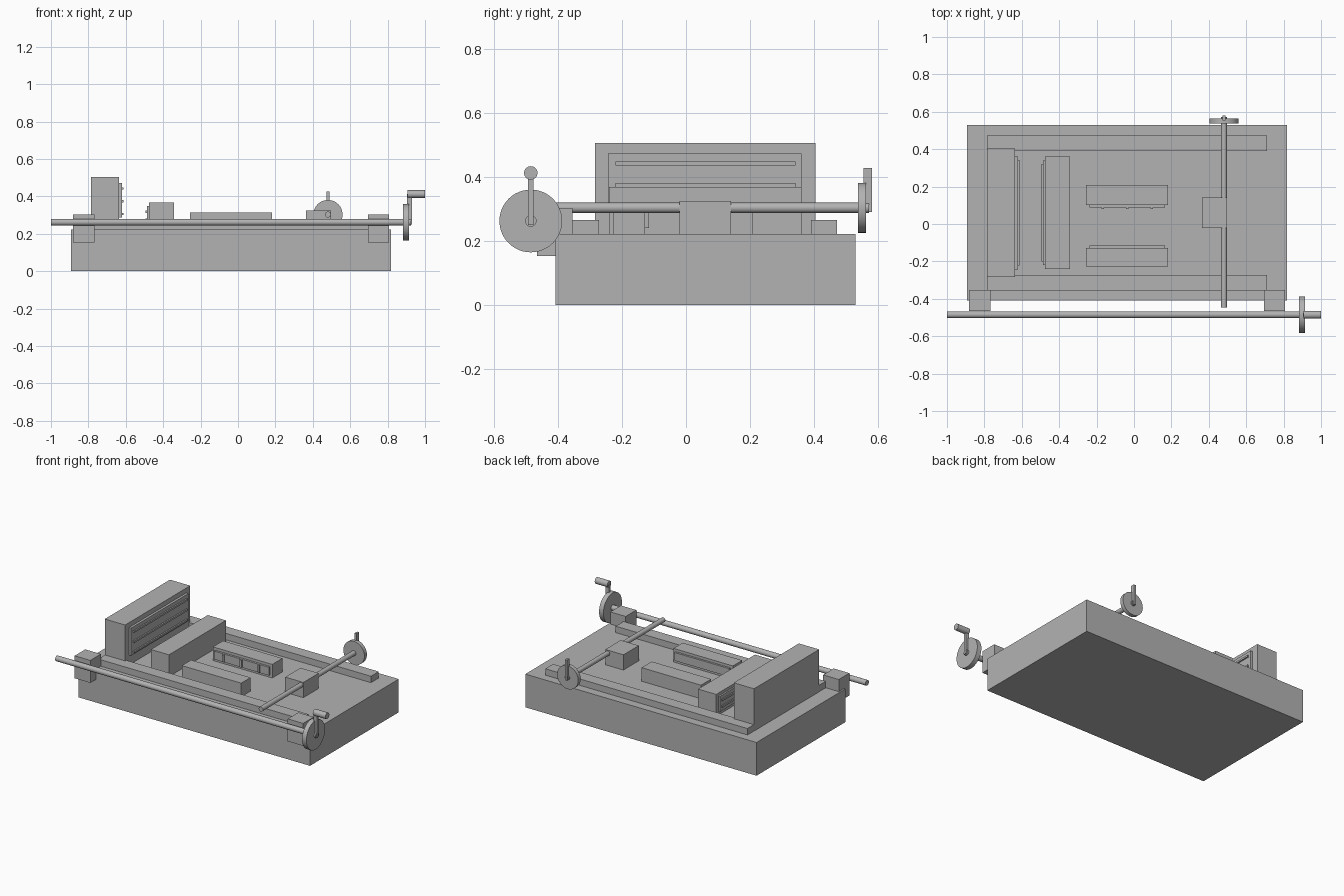
import bpy, math
from mathutils import Vector

if "Cube" in bpy.data.objects:
    bpy.data.objects.remove(bpy.data.objects["Cube"])

GREY = bpy.data.materials.new("machine_grey")
GREY.diffuse_color = (0.45, 0.45, 0.45, 1)
GREY.use_nodes = True
GREY.node_tree.nodes["Principled BSDF"].inputs["Base Color"].default_value = GREY.diffuse_color


def box(name, x, y, z):
    """Box from its (min, max) extents on each axis."""
    bpy.ops.mesh.primitive_cube_add(size=1)
    o = bpy.context.object
    o.name = name
    for v in o.data.vertices:
        v.co = [lo + (c + 0.5) * (hi - lo) for c, (lo, hi) in zip(v.co, (x, y, z))]
    o.data.materials.append(GREY)
    return o


def rod(name, start, end, radius, sides=32):
    """Cylinder between two points."""
    a, b = Vector(start), Vector(end)
    bpy.ops.mesh.primitive_cylinder_add(
        vertices=sides, radius=radius, depth=(b - a).length, location=(a + b) / 2,
        rotation=(b - a).to_track_quat('Z', 'Y').to_euler())
    o = bpy.context.object
    o.name = name
    o.data.materials.append(GREY)
    bpy.ops.object.shade_smooth_by_angle(angle=math.radians(35))
    return o


TOP = 0.222  # height of the bed surface

# Bed and its two guide rails
box("bed", (-0.892, 0.818), (-0.408, 0.529), (0, TOP))
box("front_rail", (-0.785, 0.71), (-0.355, -0.272), (TOP, 0.265))
box("back_rail", (-0.785, 0.71), (0.39, 0.472), (TOP, 0.265))

# Tall end block with a ribbed face plate
box("tall_block", (-0.786, -0.636), (-0.284, 0.404), (TOP, 0.505))
box("tall_block_plate", (-0.636, -0.62), (-0.243, 0.361), (0.288, 0.473))
for i, z in enumerate((0.306, 0.374, 0.442)):
    box(f"tall_block_rib_{i}", (-0.62, -0.611), (-0.221, 0.342), (z - 0.006, z + 0.006))

# Lower block with a ribbed plate facing the tall block
box("low_block", (-0.476, -0.342), (-0.241, 0.361), (TOP, 0.368))
box("low_block_plate", (-0.487, -0.476), (-0.218, 0.339), (0.245, 0.348))
for i, z in enumerate((0.275, 0.318)):
    box(f"low_block_rib_{i}", (-0.495, -0.487), (-0.2, 0.32), (z - 0.006, z + 0.006))

# Pair of facing jaws, the back one with upright ribs
box("back_jaw", (-0.257, 0.182), (0.102, 0.209), (TOP, 0.313))
box("back_jaw_plate", (-0.238, 0.167), (0.088, 0.102), (0.24, 0.295))
for i, x in enumerate((-0.168, -0.037, 0.094)):
    box(f"back_jaw_rib_{i}", (x - 0.007, x + 0.007), (0.08, 0.088), (0.243, 0.292))
box("front_jaw", (-0.257, 0.182), (-0.226, -0.128), (TOP, 0.313))
box("front_jaw_plate", (-0.238, 0.167), (-0.128, -0.115), (0.24, 0.295))

# Long front shaft, its brackets, wheel and crank
SY, SZ = -0.485, 0.262
rod("front_shaft", (-1, SY, SZ), (0.925, SY, SZ), 0.018)
box("left_bracket", (-0.882, -0.766), (-0.466, -0.354), (0.153, 0.303))
box("right_bracket", (0.694, 0.808), (-0.466, -0.354), (0.153, 0.303))
rod("front_wheel", (0.882, SY, SZ), (0.914, SY, SZ), 0.098, 48)
box("front_crank_arm", (0.904, 0.93), (SY - 0.009, SY + 0.009), (0.25, 0.412))
rod("front_crank_handle", (0.907, SY, 0.412), (1, SY, 0.412), 0.021)

# Cross shaft through its carriage, with wheel and crank
CX, CZ = 0.481, 0.303
box("carriage", (0.364, 0.498), (-0.021, 0.141), (TOP, 0.324))
rod("cross_shaft", (CX, -0.446, CZ), (CX, 0.572, CZ), 0.016)
rod("cross_wheel", (CX, 0.537, CZ), (CX, 0.563, CZ), 0.078, 48)
box("cross_crank_arm", (CX - 0.008, CX + 0.008), (0.554, 0.581), (0.29, 0.427))
